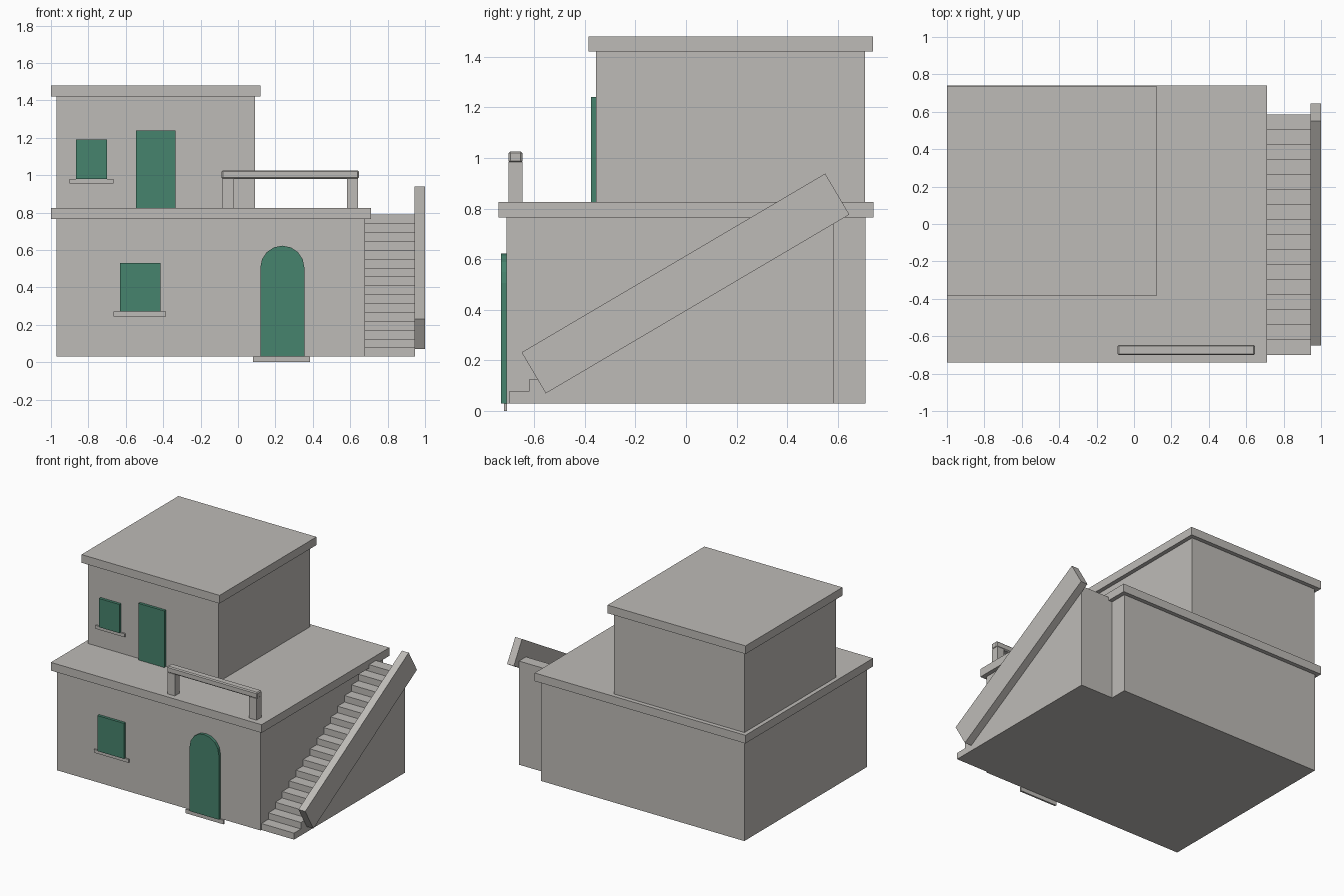
import bpy, bmesh, math
from mathutils import Matrix

cube = bpy.data.objects.get("Cube")
if cube:
    bpy.data.objects.remove(cube, do_unlink=True)


def material(name, rgb):
    mat = bpy.data.materials.new(name)
    mat.use_nodes = True
    mat.diffuse_color = (*rgb, 1)
    mat.node_tree.nodes["Principled BSDF"].inputs["Base Color"].default_value = (*rgb, 1)
    return mat


STONE = material("warm_grey_plaster", (0.515, 0.497, 0.474))
GREEN = material("green_paint", (0.061, 0.227, 0.153))


def finish(name, bm, mat):
    bmesh.ops.recalc_face_normals(bm, faces=bm.faces)
    mesh = bpy.data.meshes.new(name)
    bm.to_mesh(mesh)
    bm.free()
    mesh.materials.append(mat)
    obj = bpy.data.objects.new(name, mesh)
    bpy.context.collection.objects.link(obj)
    return obj


def box(name, x, y, z, mat=STONE):
    """Box from (low, high) ranges on each axis."""
    bm = bmesh.new()
    bmesh.ops.create_cube(bm, size=1)
    size = [b - a for a, b in (x, y, z)]
    mid = [(a + b) / 2 for a, b in (x, y, z)]
    bmesh.ops.transform(bm, verts=bm.verts,
                        matrix=Matrix.Translation(mid) @ Matrix.Diagonal((*size, 1)))
    return finish(name, bm, mat)


def prism(name, points, depth, mat=STONE):
    """Extrude a closed outline of 3D points along a depth vector."""
    bm = bmesh.new()
    face = bm.faces.new([bm.verts.new(p) for p in points])
    side = bmesh.ops.extrude_face_region(bm, geom=[face])
    verts = [v for v in side["geom"] if isinstance(v, bmesh.types.BMVert)]
    bmesh.ops.translate(bm, verts=verts, vec=depth)
    return finish(name, bm, mat)


# Two storeys with overhanging roof slabs
FRONT, UPPER_FRONT = -0.71, -0.355
box("lower_storey", (-0.97, 0.68), (FRONT, 0.71), (0.03, 0.765))
box("lower_roof", (-1, 0.71), (-0.74, 0.74), (0.765, 0.825))
box("upper_storey", (-0.97, 0.09), (UPPER_FRONT, 0.708), (0.825, 1.42))
box("upper_roof", (-1, 0.12), (-0.385, 0.738), (1.42, 1.48))


# Shutters, doors and their sills
def panel(name, x, z, wall):
    box(name, x, (wall - 0.02, wall), z, GREEN)


def sill(name, x, z, wall):
    box(name, x, (wall - 0.01, wall + 0.003), z)


panel("lower_window", (-0.63, -0.415), (0.27, 0.53), FRONT)
sill("lower_window_sill", (-0.665, -0.385), (0.245, 0.27), FRONT)
panel("upper_window", (-0.865, -0.7), (0.98, 1.19), UPPER_FRONT)
sill("upper_window_sill", (-0.9, -0.665), (0.955, 0.98), UPPER_FRONT)
panel("upper_door", (-0.545, -0.335), (0.825, 1.24), UPPER_FRONT)
sill("door_step", (0.08, 0.385), (0, 0.03), FRONT)

# Arched front door
radius, middle, spring = 0.118, 0.237, 0.505
arch = [(middle + radius * math.cos(math.pi * i / 8), FRONT,
         spring + radius * math.sin(math.pi * i / 8)) for i in range(9)]
arch += [(middle - radius, FRONT, 0.03), (middle + radius, FRONT, 0.03)]
prism("arched_door", arch, (0, -0.02, 0), GREEN)

# Solid outside staircase
STEPS, start, end, base, top = 16, -0.70, 0.585, 0.03, 0.79
run, rise = (end - start) / STEPS, (top - base) / STEPS
outline = [(0.68, start, base)]
for i in range(STEPS):
    z = base + rise * (i + 1)
    outline += [(0.68, start + run * i, z), (0.68, start + run * (i + 1), z)]
outline.append((0.68, end, base))
prism("staircase", outline, (0.265, 0, 0))

# Sloping stair balustrade
balustrade = box("stair_balustrade", (-0.0275, 0.0275), (-0.696, 0.696), (-0.094, 0.094))
balustrade.location = (0.9725, -0.002, 0.504)
balustrade.rotation_euler.x = math.radians(30.5)

# Terrace railing with two posts
rail = box("terrace_rail", (-0.088, 0.646), (-0.701, -0.646), (0.98, 1.026))
bevel = rail.modifiers.new("soft_edges", "BEVEL")
bevel.width = 0.007
bevel.segments = 1
for side, x in (("right", -0.082), ("left", 0.582)):
    box("terrace_post_" + side, (x, x + 0.06), (-0.701, -0.646), (0.825, 0.983))
